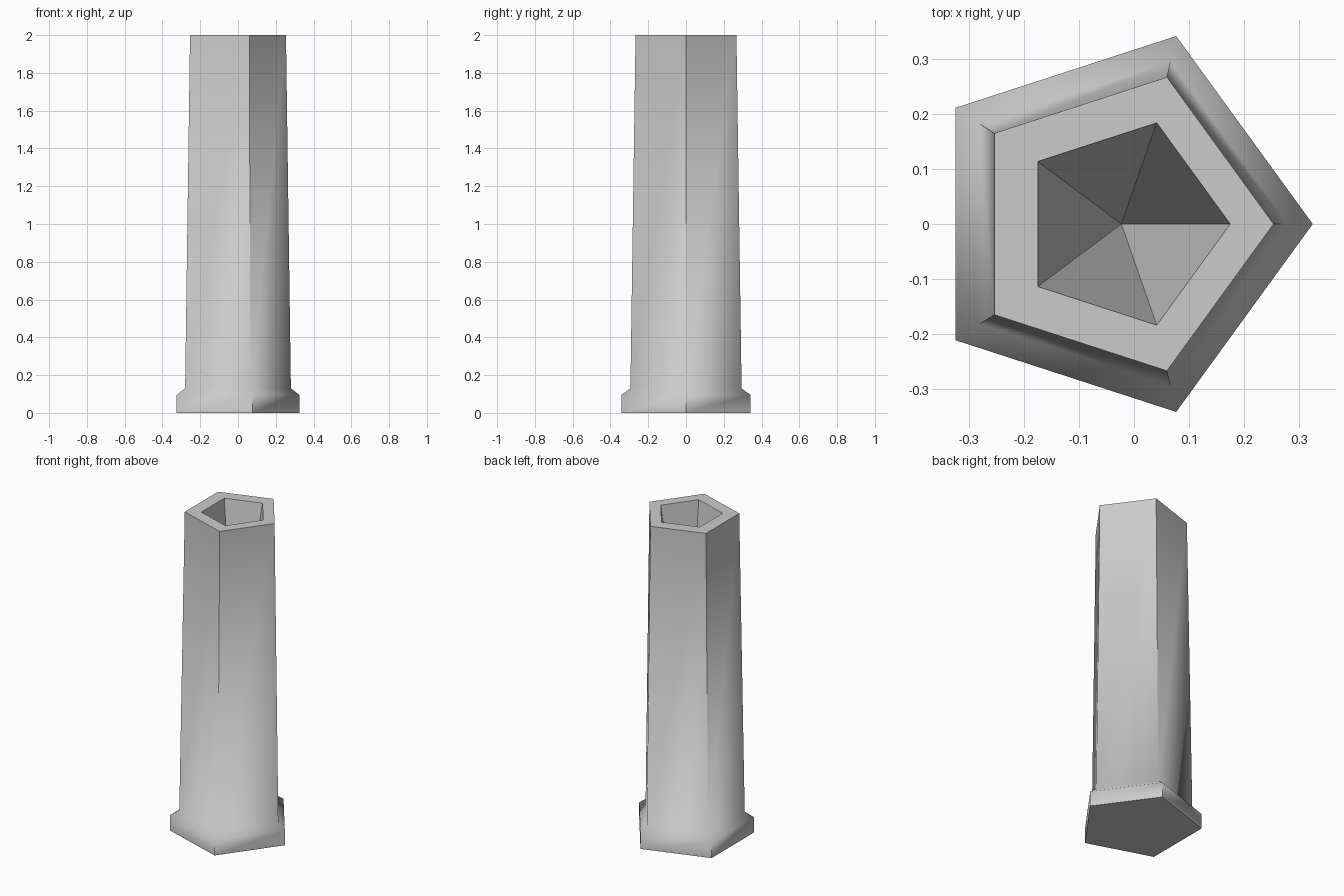
import bpy
import bmesh
from math import cos, sin, pi, radians

cube = bpy.data.objects.get("Cube")
if cube:
    bpy.data.objects.remove(cube, do_unlink=True)

# One plain grey stone colour
stone = bpy.data.materials.new("grey stone")
stone.use_nodes = True
grey = (0.6, 0.6, 0.6, 1)
stone.diffuse_color = grey
stone.node_tree.nodes["Principled BSDF"].inputs["Base Color"].default_value = grey

SIDES = 5
UNIT = 2 / (1 + cos(pi / SIDES))   # circumradius for a half width of 1
SHIFT = 1 - UNIT                   # centres the pentagon's bounds on x = 0


def ring(bm, half_width, z):
    """Pentagon ring with one corner pointing along +x."""
    return [bm.verts.new((half_width * (UNIT * cos(2 * pi * i / SIDES) + SHIFT),
                          half_width * UNIT * sin(2 * pi * i / SIDES), z))
            for i in range(SIDES)]


bm = bmesh.new()

# Foot, flare, tapering shaft and rim: half width, height
profile = [(0.325, 0), (0.325, 0.095), (0.28, 0.13), (0.254, 2), (0.175, 2)]
rings = [ring(bm, w, z) for w, z in profile]
for low, high in zip(rings, rings[1:]):
    for i in range(SIDES):
        j = (i + 1) % SIDES
        bm.faces.new((low[i], low[j], high[j], high[i]))

# Closed underside
bm.faces.new(rings[0][::-1])

# Pointed hollow running down from the rim
tip = bm.verts.new((-0.023, 0, 0.9))
for i in range(SIDES):
    bm.faces.new((rings[-1][i], rings[-1][(i + 1) % SIDES], tip))

bmesh.ops.recalc_face_normals(bm, faces=bm.faces)
mesh = bpy.data.meshes.new("hollow_pillar")
bm.to_mesh(mesh)
bm.free()
mesh.materials.append(stone)

pillar = bpy.data.objects.new("hollow_pillar", mesh)
bpy.context.collection.objects.link(pillar)

# Soft flare at the foot, crisp corners elsewhere
bpy.context.view_layer.objects.active = pillar
pillar.select_set(True)
bpy.ops.object.shade_smooth_by_angle(angle=radians(60))
